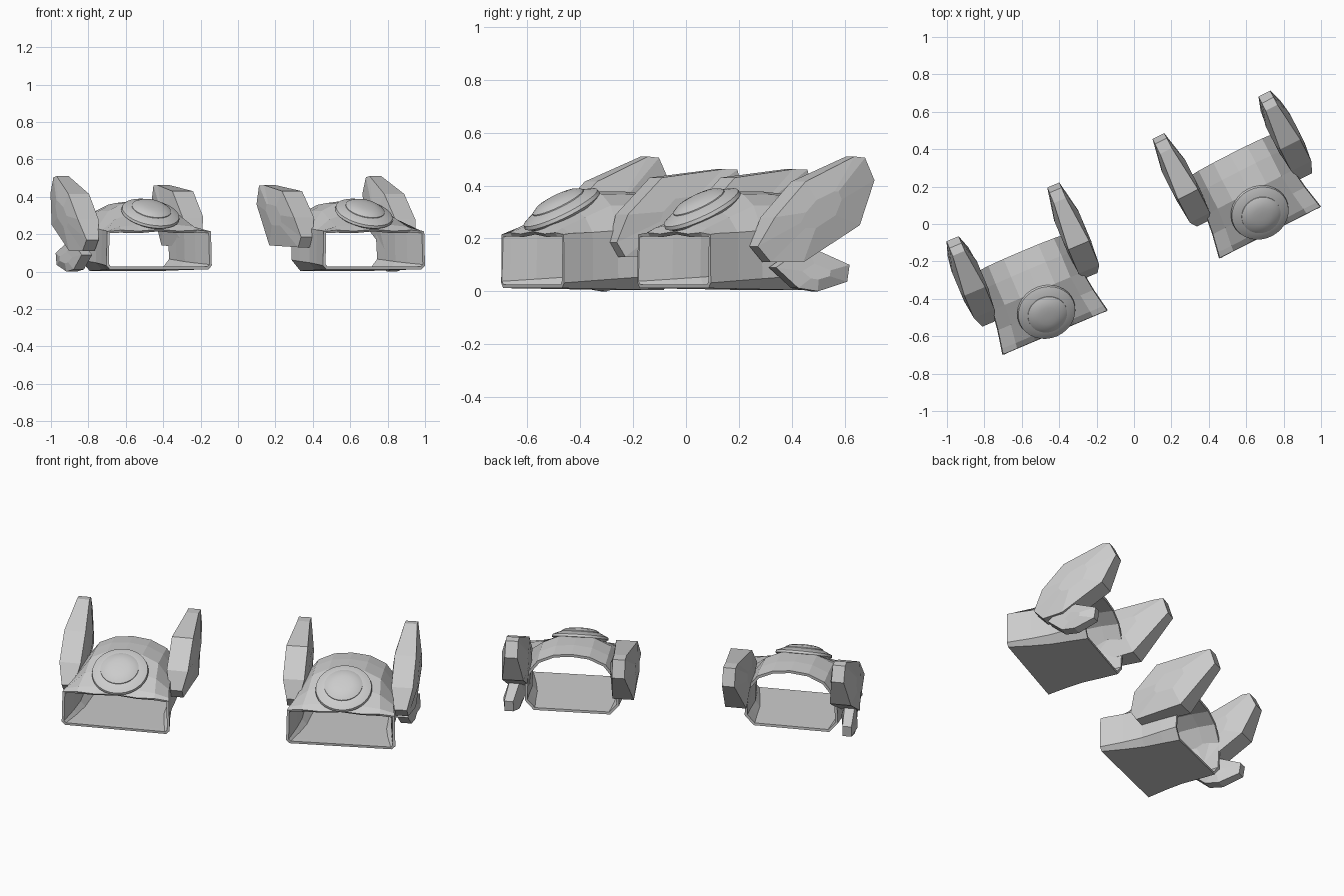
import bpy, bmesh
from math import radians, cos, sin, pi
from mathutils import Matrix

cube = bpy.data.objects.get("Cube")
if cube:
    bpy.data.objects.remove(cube)

GREY = (0.6, 0.6, 0.6, 1)
grey = bpy.data.materials.new("plain_grey")
grey.use_nodes = True
grey.diffuse_color = GREY
grey.node_tree.nodes["Principled BSDF"].inputs["Base Color"].default_value = GREY


def finish(name, bm, place, smooth=False):
    """Turn a bmesh into a placed, coloured object."""
    bm.transform(place)
    bmesh.ops.recalc_face_normals(bm, faces=bm.faces)
    mesh = bpy.data.meshes.new(name)
    bm.to_mesh(mesh)
    bm.free()
    mesh.materials.append(grey)
    obj = bpy.data.objects.new(name, mesh)
    bpy.context.collection.objects.link(obj)
    if smooth:
        bpy.ops.object.select_all(action='DESELECT')
        obj.select_set(True)
        bpy.context.view_layer.objects.active = obj
        bpy.ops.object.shade_smooth_by_angle(angle=radians(30))
    return obj


def loft(bm, rings):
    """Skin equal-length closed rings of points with quads."""
    loops = [[bm.verts.new(p) for p in ring] for ring in rings]
    n = len(loops[0])
    for a, b in zip(loops, loops[1:]):
        for i in range(n):
            j = (i + 1) % n
            bm.faces.new((a[i], a[j], b[j], b[i]))
    return loops


# Shell sections: y, half width, wall top, then shoulder, crown and ridge heights
SECTIONS = [
    (0.00, 0.306, 0.215, 0.222, 0.217, 0.226),
    (0.03, 0.300, 0.219, 0.240, 0.250, 0.255),
    (0.13, 0.280, 0.223, 0.280, 0.308, 0.316),
    (0.24, 0.265, 0.230, 0.325, 0.368, 0.378),
    (0.36, 0.266, 0.228, 0.325, 0.366, 0.378),
    (0.46, 0.264, 0.220, 0.315, 0.357, 0.368),
]


def shell(name, place):
    bm = bmesh.new()
    rings = []
    for y, w, wall, shoulder, crown, ridge in SECTIONS:
        back = y / 0.46
        chamfer = 0.02 + 0.03 * back
        lean = 0.12 * max(0, back - 0.5)
        half = [(w - chamfer, 0.012 - 0.008 * back), (w, 0.012 + chamfer),
                (w * 0.985, wall), (w * 0.72, shoulder), (w * 0.38, crown)]
        pts = half + [(0, ridge)] + [(-x, z) for x, z in reversed(half)]
        # the rear rim leans back toward the top
        rings.append([(x, y + lean * (z - 0.2), z) for x, z in pts])
    loft(bm, rings)
    obj = finish(name, bm, place)
    mod = obj.modifiers.new("wall_thickness", 'SOLIDIFY')
    mod.thickness = 0.016
    mod.offset = -1


def blade(name, place, x, profile, bulge, lean=0.0):
    """Faceted plate from (y, z, half thickness) points, with raised faces."""
    bm = bmesh.new()
    cy = sum(p[0] for p in profile) / len(profile)
    cz = sum(p[1] for p in profile) / len(profile)
    rings = []
    for side, grow in ((-1, 0.35), (-1, 1), (1, 1), (1, 0.35)):
        rings.append([(x + side * (t if grow == 1 else bulge) + lean * (y - cy),
                       cy + (y - cy) * grow, cz + (z - cz) * grow)
                      for y, z, t in profile])
    loops = loft(bm, rings)
    bm.faces.new(loops[0])
    bm.faces.new(loops[-1])
    finish(name, bm, place)


def disc(name, place, profile, segments=32):
    """Turned medallion from (radius, height) points."""
    bm = bmesh.new()
    loops = loft(bm, [[(r * cos(2 * pi * i / segments), r * sin(2 * pi * i / segments), h)
                       for i in range(segments)] for r, h in profile])
    bm.faces.new(loops[0])
    bm.faces.new(loops[-1])
    finish(name, bm, place, smooth=True)


def block(name, place, center, size):
    bm = bmesh.new()
    bmesh.ops.create_cube(bm, size=1)
    bm.transform(Matrix.Translation(center) @ Matrix.Diagonal((*size, 1)))
    finish(name, bm, place)


THIN, THICK = 0.035, 0.06
OUTER_WING = [(0.18, 0.17, THIN), (0.235, 0.11, THIN), (0.36, 0.11, THICK),
              (0.60, 0.25, THICK), (0.675, 0.42, THIN), (0.635, 0.505, THIN),
              (0.59, 0.51, THIN), (0.37, 0.415, THICK), (0.24, 0.28, THICK)]
INNER_WING = [(0.205, 0.185, THIN), (0.24, 0.13, THIN), (0.53, 0.14, THICK),
              (0.73, 0.36, THIN), (0.70, 0.46, THIN), (0.64, 0.462, THIN),
              (0.38, 0.43, THICK), (0.24, 0.29, THICK)]
LOWER_FIN = [(0.26, 0.09, 0.03), (0.387, 0.172, 0.03), (0.56, 0.10, 0.025),
             (0.55, 0.036, 0.025), (0.43, 0.0, 0.03), (0.35, 0.012, 0.03)]

# The two cuffs: side sign mirrors the parts, each has its own turn
for side, sign, origin, turn in (("left", 1, (0.727, -0.045, 0), 27.0),
                                 ("right", -1, (-0.422, -0.58, 0), 22.9)):
    place = (Matrix.Translation(origin) @ Matrix.Rotation(radians(turn), 4, 'Z')
             @ Matrix.Diagonal((sign, 1, 1, 1)))
    shell(side + "_shell", place)
    blade(side + "_outer_wing", place, 0.31, OUTER_WING, 0.073)
    blade(side + "_inner_wing", place, -0.298, INNER_WING, 0.07)
    blade(side + "_lower_fin", place, 0.325, LOWER_FIN, 0.042, lean=0.1)
    for part, s in (("outer", 1), ("inner", -1)):
        block(f"{side}_{part}_hinge", place, (s * 0.28, 0.27, 0.2), (0.05, 0.08, 0.07))
    # tilted round medallion on the hood
    tilt = place @ Matrix.Translation((0, 0.121, 0.305)) @ Matrix.Rotation(radians(28), 4, 'X')
    disc(side + "_medallion_rim", tilt,
         [(0.13, -0.02), (0.158, 0.0), (0.155, 0.014), (0.108, 0.034)])
    disc(side + "_medallion_boss", tilt,
         [(0.108, 0.02), (0.106, 0.038), (0.085, 0.05), (0.05, 0.057), (0.02, 0.059)])
